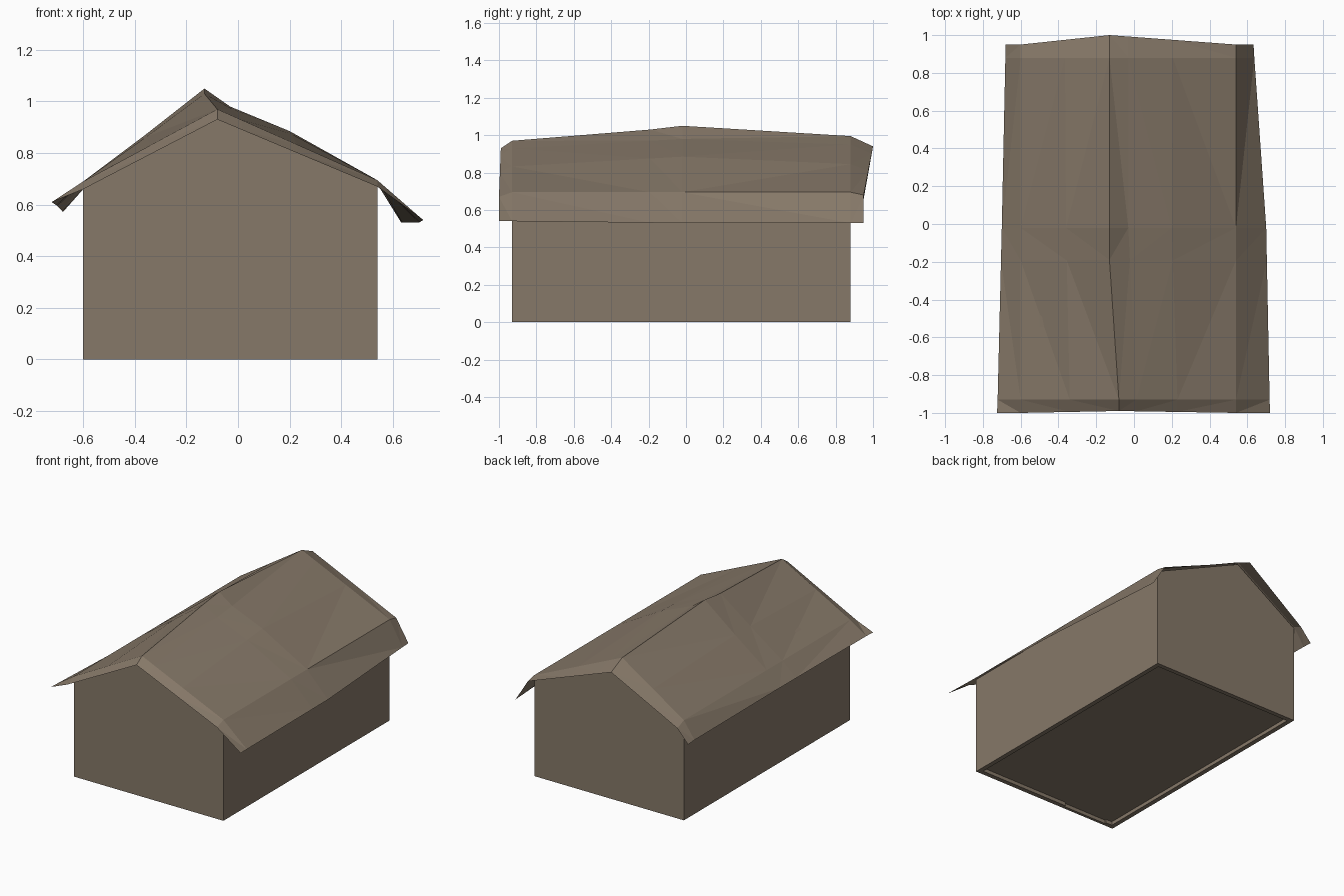
import bpy, bmesh
from mathutils import Vector

if "Cube" in bpy.data.objects:
    bpy.data.objects.remove(bpy.data.objects["Cube"])

mat = bpy.data.materials.new("weathered brown")
mat.diffuse_color = (0.24, 0.19, 0.14, 1)
mat.use_nodes = True
mat.node_tree.nodes["Principled BSDF"].inputs["Base Color"].default_value = mat.diffuse_color


def finish(bm, name):
    mesh = bpy.data.meshes.new(name)
    bm.to_mesh(mesh)
    bm.free()
    mesh.materials.append(mat)
    ob = bpy.data.objects.new(name, mesh)
    bpy.context.collection.objects.link(ob)
    return ob


# Walls: gabled prism, open recess under the base
def gable(bm, y, ridge_x, ridge_z):
    pts = [(-.6, 0), (.54, 0), (.54, .68), (ridge_x, ridge_z), (-.6, .68)]
    return [bm.verts.new((x, y, z)) for x, z in pts]


bm = bmesh.new()
front = gable(bm, -.93, -.08, .96)
back = gable(bm, .88, -.13, .98)
bm.faces.new(front)
bm.faces.new(back[::-1])
for i in range(5):
    j = (i + 1) % 5
    bm.faces.new((front[j], front[i], back[i], back[j]))
bmesh.ops.recalc_face_normals(bm, faces=bm.faces)
base = min(bm.faces, key=lambda f: f.normal.z)
bmesh.ops.inset_individual(bm, faces=[base], thickness=.045)
for v in base.verts:
    v.co.z = 0
inner = bmesh.ops.extrude_discrete_faces(bm, faces=[base])["faces"][0]
for v in inner.verts:
    v.co.z = .025
walls = finish(bm, "walls")

# Doorway notch in the inside of the front wall
bm = bmesh.new()
bmesh.ops.create_cube(bm, size=1)
for v in bm.verts:
    v.co = Vector((v.co.x * .34 - .35, v.co.y * .06 - .88, v.co.z * .05))
cutter = finish(bm, "doorway_cutter")
cutter.hide_render = True
cutter.hide_viewport = True
cut = walls.modifiers.new("doorway", "BOOLEAN")
cut.operation = "DIFFERENCE"
cut.object = cutter


# Roof: thin sagging sheet, one cross-section per row
def mix(a, b, t):
    return Vector(a).lerp(Vector(b), t)


def section(le, lw, ridge, rw, re):
    return [Vector(le), Vector(lw), mix(lw, ridge, .5), Vector(ridge),
            mix(ridge, rw, .15), mix(ridge, rw, .5), Vector(rw), Vector(re)]


edge_f = section((-.725, -1, .61), (-.6, -1, .66), (-.08, -.99, .93), (.54, -1, .67), (.72, -1, .54))
wall_f = section((-.722, -.93, .61), (-.6, -.93, .69), (-.08, -.93, .97), (.54, -.93, .695), (.718, -.93, .54))
middle = section((-.70, -.02, .595), (-.6, -.02, .69), (-.13, -.02, 1.05), (.54, -.02, .695), (.70, -.02, .53))
middle[2] = Vector((-.36, -.02, .87))
middle[4] = Vector((-.03, -.02, .98))
middle[5] = Vector((.2, -.02, .885))
wall_b = section((-.681, .88, .575), (-.6, .88, .69), (-.13, .88, .995), (.54, .88, .695), (.637, .88, .53))
edge_b = section((-.68, .95, .57), (-.6, .95, .66), (-.13, 1, .94), (.54, .95, .68), (.633, .95, .53))
bend = [mix(a, b, .81) for a, b in zip(wall_f, middle)]
bend[3] = Vector((-.13, -.19, 1.03))

bm = bmesh.new()
rows = [[bm.verts.new(p) for p in r] for r in (edge_f, wall_f, bend, middle, wall_b, edge_b)]
for a, b in zip(rows, rows[1:]):
    for i in range(7):
        bm.faces.new((a[i], a[i + 1], b[i + 1], b[i]))
bmesh.ops.triangulate(bm, faces=bm.faces)
finish(bm, "roof")
